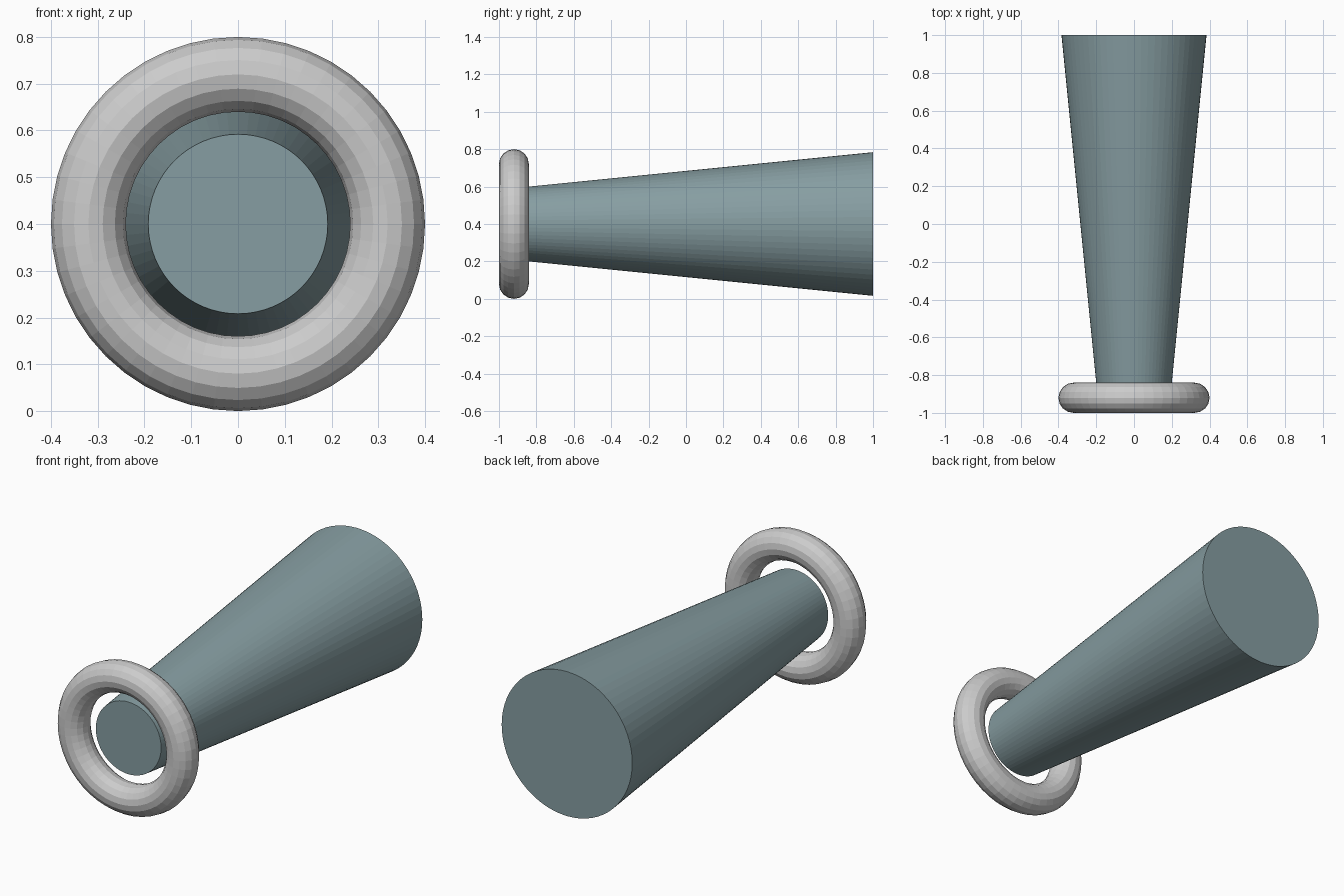
import bpy
from math import radians

if "Cube" in bpy.data.objects:
    bpy.data.objects.remove(bpy.data.objects["Cube"])

AXIS_Z = 0.4
RING_Y = -0.92   # ring centre, also the narrow end of the cone
BACK_Y = 1.0


def flat_material(name, rgb):
    mat = bpy.data.materials.new(name)
    mat.diffuse_color = (*rgb, 1.0)
    mat.use_nodes = True
    mat.node_tree.nodes["Principled BSDF"].inputs["Base Color"].default_value = mat.diffuse_color
    return mat


# Tapered body, widening toward the back
bpy.ops.mesh.primitive_cone_add(
    vertices=64, radius1=0.192, radius2=0.384, depth=BACK_Y - RING_Y,
    location=(0, (RING_Y + BACK_Y) / 2, AXIS_Z), rotation=(radians(-90), 0, 0))
body = bpy.context.object
body.name = "tapered_body"
body.data.materials.append(flat_material("body_teal", (0.24, 0.34, 0.36)))

# Ring around the narrow front end
bpy.ops.mesh.primitive_torus_add(
    major_radius=0.32, minor_radius=0.08, major_segments=48, minor_segments=16,
    location=(0, RING_Y, AXIS_Z), rotation=(radians(90), 0, 0))
bpy.context.object.name = "front_ring"
